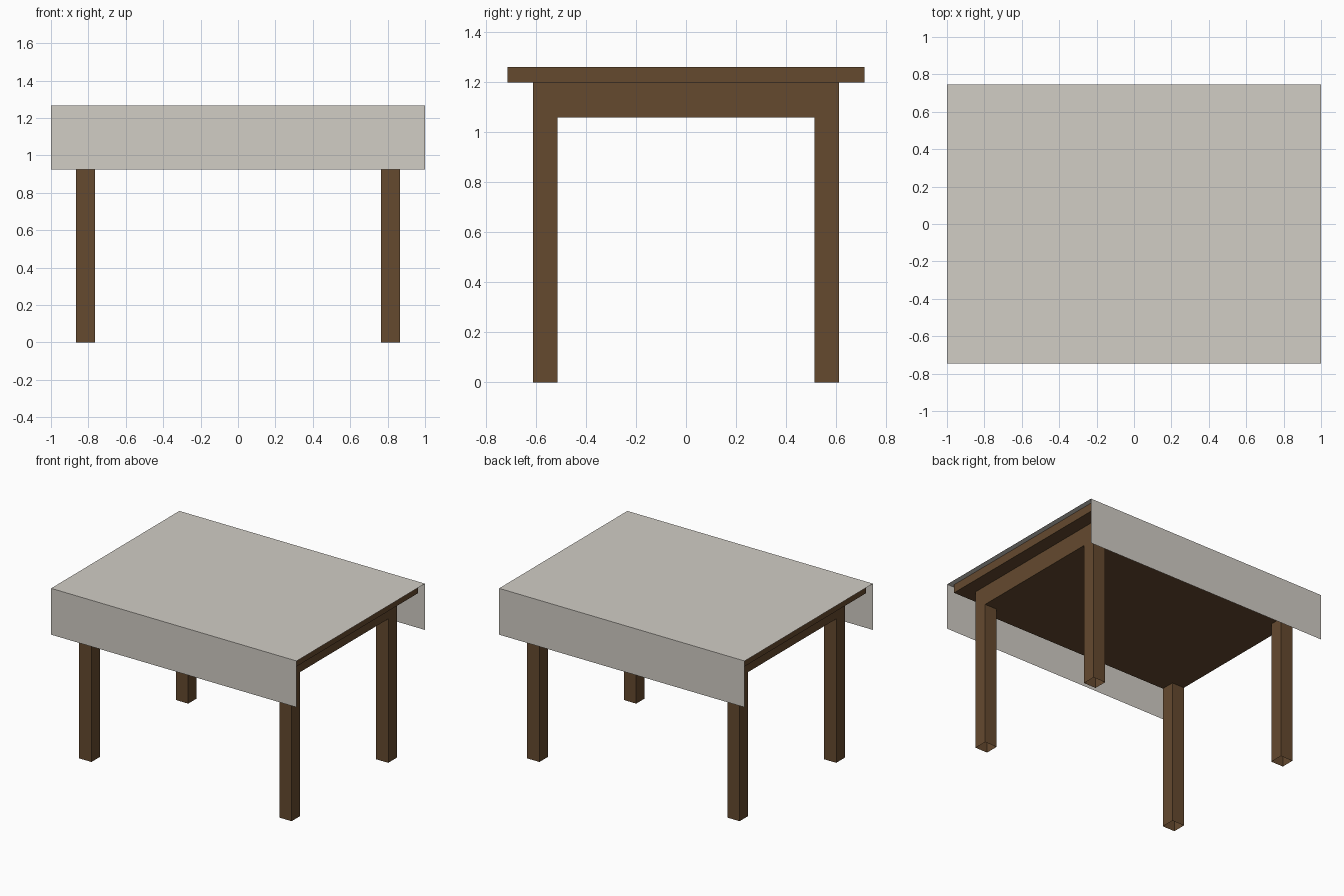
import bpy, bmesh

if "Cube" in bpy.data.objects:
    bpy.data.objects.remove(bpy.data.objects["Cube"])


def material(name, rgb):
    mat = bpy.data.materials.new(name)
    mat.diffuse_color = (*rgb, 1)
    mat.use_nodes = True
    mat.node_tree.nodes["Principled BSDF"].inputs["Base Color"].default_value = mat.diffuse_color
    return mat


def add_object(name, bm, mat):
    mesh = bpy.data.meshes.new(name)
    bm.to_mesh(mesh)
    bm.free()
    mesh.materials.append(mat)
    obj = bpy.data.objects.new(name, mesh)
    bpy.context.collection.objects.link(obj)
    return obj


wood = material("dark_wood", (0.13, 0.067, 0.028))
linen = material("linen", (0.64, 0.61, 0.56))

# Table top slab
bm = bmesh.new()
bmesh.ops.create_cube(bm, size=1)
bmesh.ops.scale(bm, vec=(1.934, 1.428, 0.062), verts=bm.verts)
bmesh.ops.translate(bm, vec=(0, 0, 1.231), verts=bm.verts)
add_object("table_top", bm, wood)

# Apron block with four legs drawn down from its underside corners
APRON_Z, APRON_TOP = 1.06, 1.20
xs = (-0.865, -0.765, 0.765, 0.865)
ys = (-0.612, -0.513, 0.513, 0.612)
bm = bmesh.new()
grid = [[bm.verts.new((x, y, APRON_Z)) for y in ys] for x in xs]
corners = []
for i in range(3):
    for j in range(3):
        face = bm.faces.new((grid[i][j], grid[i][j + 1],
                             grid[i + 1][j + 1], grid[i + 1][j]))
        if i != 1 and j != 1:
            corners.append(face)

# Apron sides
rim = [e for e in bm.edges if e.is_boundary]
up = bmesh.ops.extrude_edge_only(bm, edges=rim)["geom"]
bmesh.ops.translate(bm, vec=(0, 0, APRON_TOP - APRON_Z),
                    verts=[g for g in up if isinstance(g, bmesh.types.BMVert)])

# Legs, open at the feet
for face in corners:
    foot = bmesh.ops.extrude_discrete_faces(bm, faces=[face])["faces"][0]
    bmesh.ops.translate(bm, vec=(0, 0, -APRON_Z), verts=foot.verts)
    bmesh.ops.delete(bm, geom=[foot], context='FACES_ONLY')
bmesh.ops.recalc_face_normals(bm, faces=bm.faces)
add_object("apron_and_legs", bm, wood)

# Tablecloth: thin sheet folded over the two long sides
profile = [(-0.746, 0.926), (-0.746, 1.267), (0.746, 1.267), (0.746, 0.926)]
bm = bmesh.new()
rows = [[bm.verts.new((x, y, z)) for x in (-1, 1)] for y, z in profile]
for a, b in zip(rows, rows[1:]):
    bm.faces.new((a[0], a[1], b[1], b[0]))
add_object("tablecloth", bm, linen)
